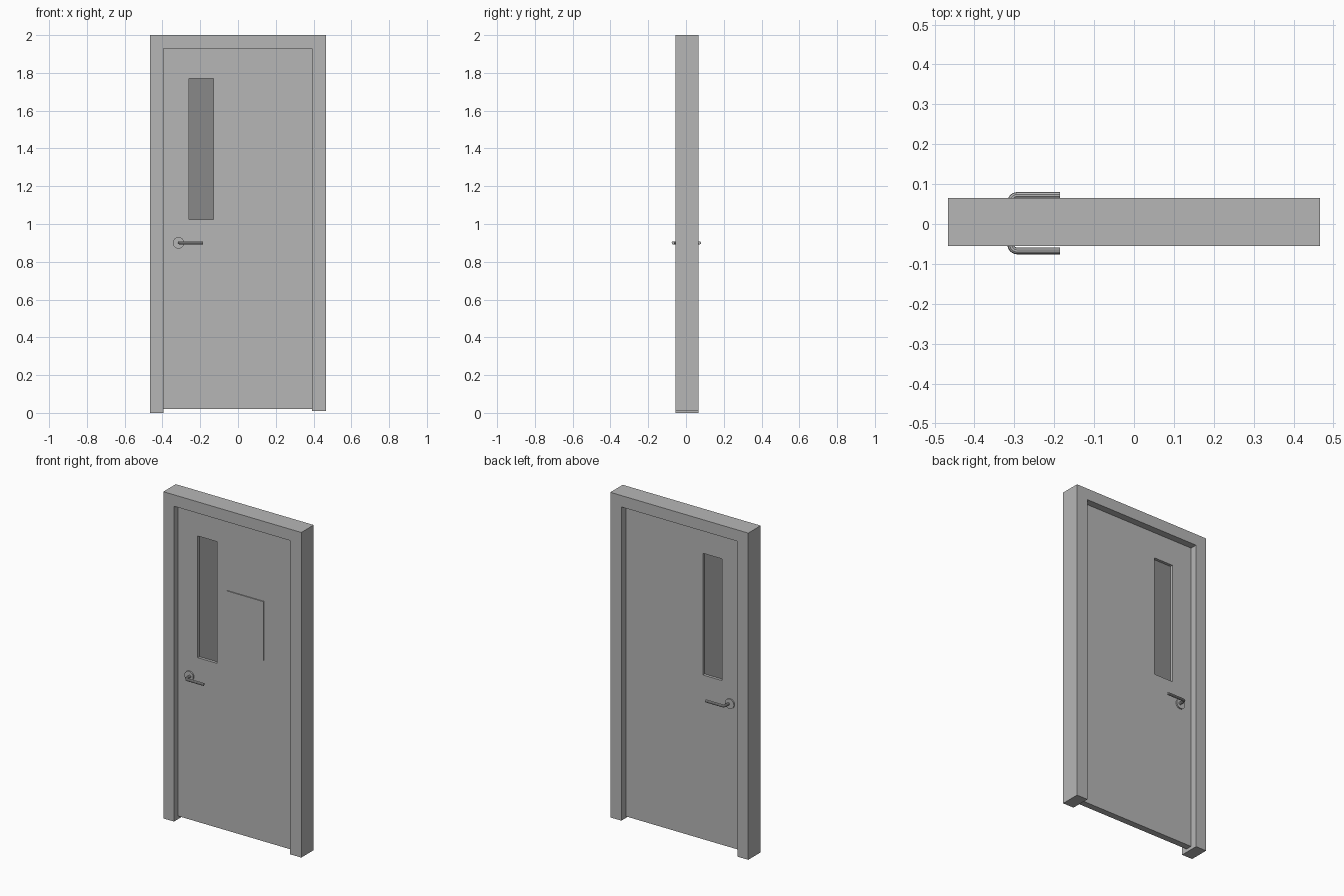
import bpy, bmesh
from math import pi

cube = bpy.data.objects.get("Cube")
if cube:
    bpy.data.objects.remove(cube, do_unlink=True)


def material(name, value):
    m = bpy.data.materials.new(name)
    m.use_nodes = True
    colour = (value, value, value, 1)
    m.diffuse_color = colour
    m.node_tree.nodes["Principled BSDF"].inputs["Base Color"].default_value = colour
    return m


PAINT = material("grey paint", 0.47)
GLASS = material("dark grey glass", 0.25)
MID = 0.002          # middle plane of the leaf and its handles
HALF = 0.02          # half thickness of the leaf


def rect(x0, x1, z0, z1):
    return [(x0, z0), (x1, z0), (x1, z1), (x0, z1)]


def panel(name, outline, y0, y1, mat, hole=None):
    """Extrude an x-z outline from y0 to y1, with an optional matching hole."""
    bm = bmesh.new()
    outer = [bm.verts.new((x, y0, z)) for x, z in outline]
    if hole:
        inner = [bm.verts.new((x, y0, z)) for x, z in hole]
        n = len(outer)
        for i in range(n):
            j = (i + 1) % n
            bm.faces.new((outer[i], outer[j], inner[j], inner[i]))
    else:
        bm.faces.new(outer)
    res = bmesh.ops.extrude_face_region(bm, geom=bm.faces[:], use_keep_orig=True)
    moved = [g for g in res["geom"] if isinstance(g, bmesh.types.BMVert)]
    bmesh.ops.translate(bm, verts=moved, vec=(0, y1 - y0, 0))
    bmesh.ops.recalc_face_normals(bm, faces=bm.faces[:])
    mesh = bpy.data.meshes.new(name)
    bm.to_mesh(mesh)
    bm.free()
    mesh.materials.append(mat)
    obj = bpy.data.objects.new(name, mesh)
    bpy.context.collection.objects.link(obj)
    return obj


# Frame: two jambs and a head in one outline, one jamb slightly longer
W, L, R, TOP, SILL = 0.467, -0.395, 0.392, 1.93, 0.02
panel("door_frame",
      [(-W, 0), (L, 0), (L, TOP), (R, TOP), (R, 0.01), (W, 0.01), (W, 2), (-W, 2)],
      -0.055, 0.065, PAINT)

# Leaf with a narrow vision panel, and a thin plate on its front
window = rect(-0.26, -0.13, 1.025, 1.77)
panel("door_leaf", rect(L, R, SILL, TOP), MID - HALF, MID + HALF, PAINT, window)
panel("window_glass", window, MID - 0.003, MID + 0.003, GLASS)
panel("front_plate", rect(-0.06, 0.19, 1.13, 1.49), MID - HALF - 0.006, MID - HALF, PAINT)


# Handles: round rose and a bent tube lever on each side
def handle(side, s):
    x, z, r = -0.309, 0.9, 0.0085
    bpy.ops.mesh.primitive_cylinder_add(
        vertices=32, radius=0.03, depth=0.008, rotation=(pi / 2, 0, 0),
        location=(-0.315, MID + s * (HALF + 0.004), z))
    rose = bpy.context.object
    rose.name = side + "_handle_rose"

    curve = bpy.data.curves.new(side + "_handle_lever", "CURVE")
    curve.dimensions = "3D"
    curve.bevel_depth = r
    curve.bevel_resolution = 3
    curve.resolution_u = 6
    curve.use_fill_caps = True
    spline = curve.splines.new("BEZIER")
    bend, reach = 0.016, 0.0695
    path = [(x, HALF), (x, reach - bend), (x + bend, reach), (-0.185, reach)]
    spline.bezier_points.add(len(path) - 1)
    for p, (px, py) in zip(spline.bezier_points, path):
        p.co = (px, MID + s * py, z)
        p.handle_left_type = p.handle_right_type = "VECTOR"
    a, b = spline.bezier_points[1:3]
    a.handle_right_type = b.handle_left_type = "FREE"
    a.handle_right = (x, MID + s * (reach - bend * 0.45), z)
    b.handle_left = (x + bend * 0.45, MID + s * reach, z)
    lever = bpy.data.objects.new(curve.name, curve)
    bpy.context.collection.objects.link(lever)
    bpy.ops.object.select_all(action="DESELECT")
    lever.select_set(True)
    bpy.context.view_layer.objects.active = lever
    bpy.ops.object.convert(target="MESH")
    lever = bpy.context.object
    for obj in (rose, lever):
        obj.data.materials.clear()
        obj.data.materials.append(PAINT)
        obj.select_set(True)
    bpy.ops.object.shade_smooth_by_angle()


handle("front", -1)
handle("back", 1)
